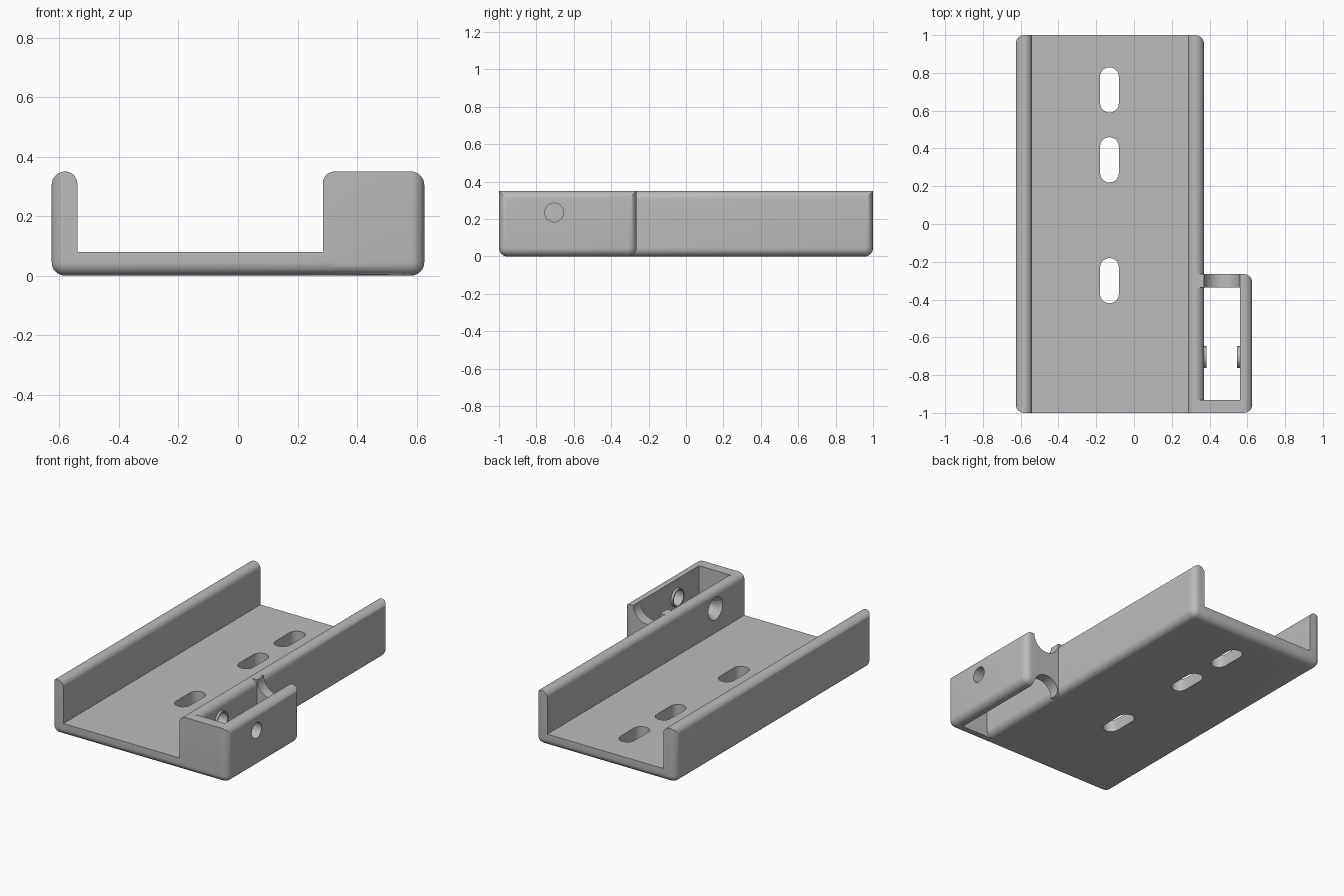
import bpy, bmesh, math
from mathutils import Matrix, Vector

if "Cube" in bpy.data.objects:
    bpy.data.objects.remove(bpy.data.objects["Cube"])

H, R = 0.35, 0.045
grey = bpy.data.materials.new("plain grey")
grey.diffuse_color = (0.5, 0.5, 0.5, 1)
grey.use_nodes = True
grey.node_tree.nodes["Principled BSDF"].inputs["Base Color"].default_value = grey.diffuse_color


def make(name, bm):
    bmesh.ops.recalc_face_normals(bm, faces=bm.faces)
    me = bpy.data.meshes.new(name)
    bm.to_mesh(me)
    bm.free()
    ob = bpy.data.objects.new(name, me)
    me.materials.append(grey)
    bpy.context.collection.objects.link(ob)
    return ob


def block(name, lo, hi, rounded=None):
    """Box between two corners; edges passing the rule get rounded."""
    bm = bmesh.new()
    bmesh.ops.create_cube(bm, size=1)
    for v in bm.verts:
        v.co = [lo[i] if v.co[i] < 0 else hi[i] for i in range(3)]
    if rounded:
        edges = [e for e in bm.edges if rounded(*(e.verts[0].co + e.verts[1].co) / 2)]
        bmesh.ops.bevel(bm, geom=edges, offset=R, segments=8, profile=0.5,
                        affect='EDGES', clamp_overlap=False)
    return make(name, bm)


def prism(name, pts, to3d, direction):
    """Extrude a 2D outline along a direction."""
    bm = bmesh.new()
    f = bm.faces.new([bm.verts.new(to3d(*p)) for p in pts])
    ext = bmesh.ops.extrude_face_region(bm, geom=[f])
    bmesh.ops.translate(bm, vec=Vector(direction),
                        verts=[g for g in ext['geom'] if isinstance(g, bmesh.types.BMVert)])
    return make(name, bm)


def rod(name, centre, r1, r2, depth, axis):
    """Cylinder or cone along the x or y axis."""
    bm = bmesh.new()
    turn = Matrix.Rotation(math.pi / 2, 4, 'Y' if axis == 'x' else 'X')
    bmesh.ops.create_cone(bm, cap_ends=True, segments=48, radius1=r1, radius2=r2,
                          depth=depth, matrix=Matrix.Translation(centre) @ turn)
    return make(name, bm)


def arc(cx, cy, r, a0, a1, n=10):
    return [(cx + r * math.cos(math.radians(a0 + (a1 - a0) * i / n)),
             cy + r * math.sin(math.radians(a0 + (a1 - a0) * i / n))) for i in range(n + 1)]


def combine(target, tool, op):
    mod = target.modifiers.new(op, 'BOOLEAN')
    mod.operation, mod.object, mod.solver = op, tool, 'EXACT'
    bpy.context.view_layer.objects.active = target
    bpy.ops.object.modifier_apply(modifier=mod.name)
    bpy.data.objects.remove(tool)


# Tray: rounded all round except the top edges at its two ends
tray = block("tray", (-0.626, -1, 0), (0.37, 1, H),
             lambda x, y, z: not (z > H - 0.01 and abs(y) > 0.9))

# Side holder: rounded on its outer edges only
holder = block("side_holder", (0.325, -1, 0), (0.626, -0.265, H),
               lambda x, y, z: x > 0.6 or (z < 0.01 and x > 0.4))
combine(holder, block("cavity", (0.2, -0.932, -1), (0.56, -0.335, 1)), 'DIFFERENCE')
for z in (0, H):  # curved notches above and below the rear wall
    combine(holder, rod("notch", (0.465, -0.3, z), 0.095, 0.095, 0.3, 'y'), 'DIFFERENCE')

combine(tray, holder, 'UNION')

# Channel with rounded lips along the wall tops
channel = ([(-0.54, 0.08), (0.285, 0.08)] + arc(0.325, H - 0.04, 0.04, 180, 90)
           + [(0.325, 0.5), (-0.581, 0.5)] + arc(-0.581, H - 0.041, 0.041, 90, 0))
combine(tray, prism("channel", channel, lambda x, z: (x, -1.2, z), (0, 2.4, 0)), 'DIFFERENCE')

# Mounting slots through the floor
for y in (0.71, 0.34, -0.3):
    slot = arc(-0.13, y + 0.07, 0.05, 0, 180) + arc(-0.13, y - 0.07, 0.05, 180, 360)
    combine(tray, prism("slot", slot, lambda x, q: (x, q, -0.2), (0, 0, 0.4)), 'DIFFERENCE')

# Raised rings inside the holder, then the pin hole and its countersink
PY, PZ = -0.705, 0.235
for x in (0.3725, 0.5575):
    combine(tray, rod("ring", (x, PY, PZ), 0.058, 0.058, 0.025, 'x'), 'UNION')
combine(tray, rod("pin_hole", (0.45, PY, PZ), 0.05, 0.05, 0.5, 'x'), 'DIFFERENCE')
combine(tray, rod("countersink", (0.295, PY, PZ), 0.082, 0.05, 0.05, 'x'), 'DIFFERENCE')

bpy.ops.object.select_all(action='DESELECT')
tray.select_set(True)
bpy.context.view_layer.objects.active = tray
bpy.ops.object.shade_smooth_by_angle(angle=math.radians(30))
